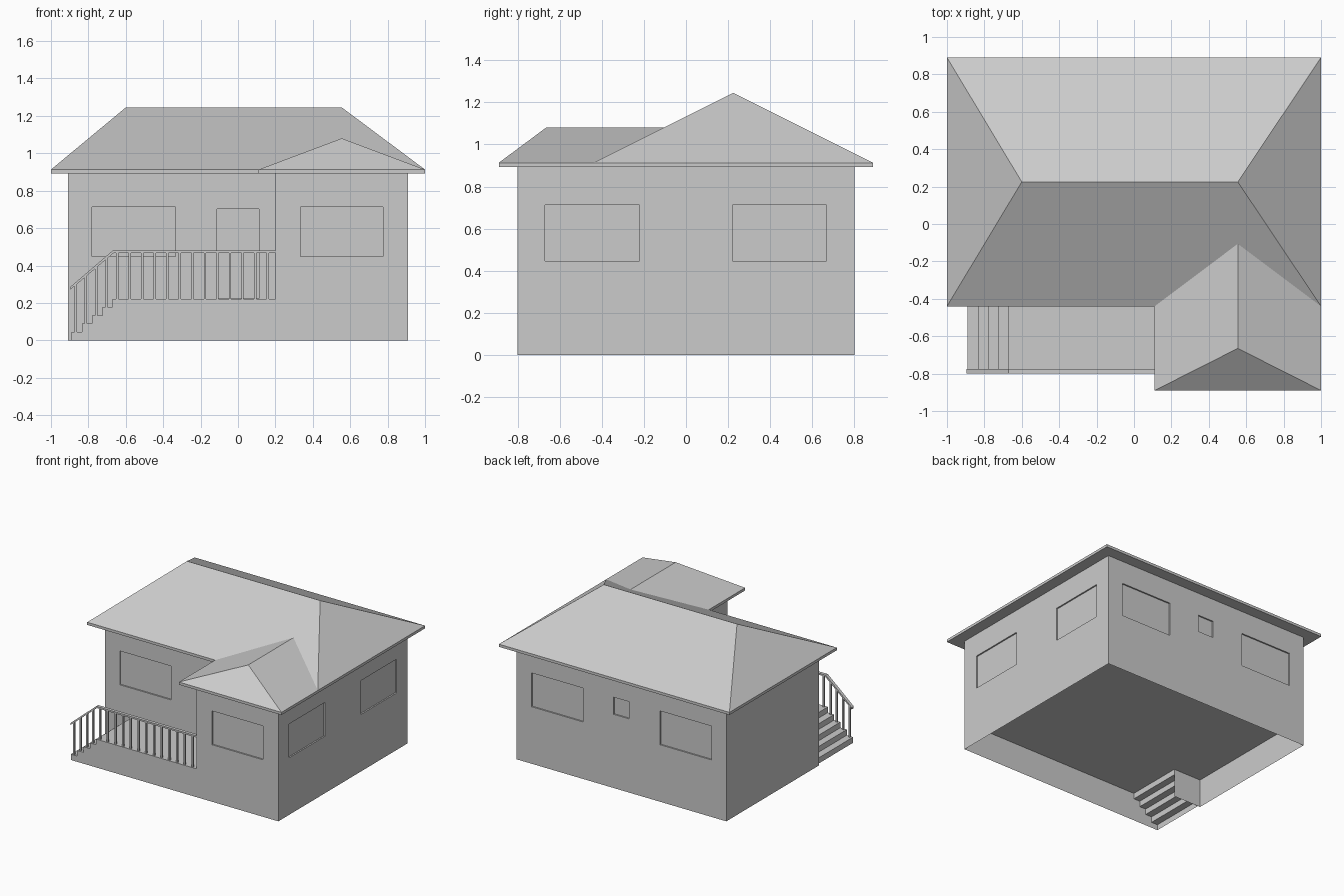
import bpy, bmesh
from mathutils import Vector

if "Cube" in bpy.data.objects:
    bpy.data.objects.remove(bpy.data.objects["Cube"])

FLOOR, EAVE, EAVE_TOP = 0.222, 0.892, 0.913


def finish(bm, name):
    bmesh.ops.recalc_face_normals(bm, faces=bm.faces)
    me = bpy.data.meshes.new(name)
    bm.to_mesh(me)
    bm.free()
    ob = bpy.data.objects.new(name, me)
    bpy.context.collection.objects.link(ob)
    return ob


def prism(name, pts, move):
    """Polygon extruded along a vector into a closed solid."""
    bm = bmesh.new()
    face = bm.faces.new([bm.verts.new(p) for p in pts])
    ext = bmesh.ops.extrude_face_region(bm, geom=[face], use_keep_orig=True)
    verts = [g for g in ext["geom"] if isinstance(g, bmesh.types.BMVert)]
    bmesh.ops.translate(bm, vec=Vector(move), verts=verts)
    return finish(bm, name)


def sheet(name, pts, move):
    """Open polyline swept along a vector into a thin surface."""
    bm = bmesh.new()
    a = [bm.verts.new(p) for p in pts]
    b = [bm.verts.new(Vector(p) + Vector(move)) for p in pts]
    for i in range(len(a) - 1):
        bm.faces.new((a[i], a[i + 1], b[i + 1], b[i]))
    return finish(bm, name)


def add_box(bm, lo, hi):
    lo, hi = Vector(lo), Vector(hi)
    new = bmesh.ops.create_cube(bm, size=1)["verts"]
    for v in new:
        v.co = Vector((v.co[i] * (hi[i] - lo[i]) + (lo[i] + hi[i]) / 2 for i in range(3)))


def hip_roof(name, x0, x1, y0, y1, ridge, open_back=False):
    bm = bmesh.new()
    for z in (EAVE, EAVE_TOP):
        for x in (x0, x1):
            for y in (y0, y1):
                bm.verts.new((x, y, z))
    for p in ridge:
        bm.verts.new(p)
    bmesh.ops.convex_hull(bm, input=bm.verts)
    bmesh.ops.dissolve_limit(bm, angle_limit=0.01, verts=bm.verts, edges=bm.edges)
    bm.normal_update()
    if open_back:  # this side is buried in the main roof
        back = [f for f in bm.faces if f.normal.y > 0.3]
        bmesh.ops.delete(bm, geom=back, context="FACES")
    return finish(bm, name)


# L-shaped house body above the floor
plan = [(0.2, -0.8), (0.91, -0.8), (0.91, 0.8), (-0.91, 0.8), (-0.91, -0.35), (0.2, -0.35)]
walls = prism("walls", [(x, y, FLOOR) for x, y in plan], (0, 0, EAVE - FLOOR))

# Recessed windows and door
D = 0.011
cut = bmesh.new()
WZ = (0.447, 0.712)
along_x = [(0.335, 0.775, *WZ, -0.8), (-0.78, -0.335, *WZ, -0.35),
           (-0.113, 0.113, FLOOR + 0.002, 0.702, -0.35), (0.335, 0.78, *WZ, 0.8),
           (-0.78, -0.335, *WZ, 0.8), (-0.067, 0.067, 0.578, 0.712, 0.8)]
for x0, x1, z0, z1, y in along_x:
    add_box(cut, (x0, y - D, z0), (x1, y + D, z1))
for y0, y1 in ((-0.67, -0.222), (0.222, 0.667)):
    add_box(cut, (0.91 - D, y0, WZ[0]), (0.91 + D, y1, WZ[1]))
cutter = finish(cut, "opening_cutter")
cutter.hide_render = True
mod = walls.modifiers.new("openings", "BOOLEAN")
mod.operation = "DIFFERENCE"
mod.solver = "EXACT"
mod.object = cutter
bpy.context.view_layer.objects.active = walls
bpy.ops.object.modifier_apply(modifier=mod.name)
bpy.data.objects.remove(cutter)

# Foundation skirt, open underneath
sheet("foundation_skirt", [(x, y, 0) for x, y in plan[:5]] + [(-0.67, -0.35, 0)], (0, 0, FLOOR))

# Porch deck and steps, with closed front
RISE, RUN = FLOOR / 5, 0.055
profile = [(0.2, FLOOR), (-0.67, FLOOR)]
for i in range(1, 5):
    z = FLOOR - i * RISE
    profile += [(-0.67 - (i - 1) * RUN, z), (-0.67 - i * RUN, z)]
profile.append((-0.89, 0))
sheet("porch_and_steps", [(x, -0.8, z) for x, z in profile], (0, 0.45, 0))
bm = bmesh.new()
bm.faces.new([bm.verts.new((x, -0.8, z)) for x, z in profile + [(0.2, 0)]])
finish(bm, "porch_front")

# Handrail
rail = [(-0.895, 0.287), (-0.67, 0.48), (0.2, 0.48), (0.2, 0.467), (-0.665, 0.467), (-0.895, 0.272)]
prism("handrail", [(x, -0.8, z) for x, z in rail], (0, 0.025, 0))

# Balusters on the deck and on each step
bm = bmesh.new()
W = 0.0065
posts = [(0.158 - 0.0669 * i, FLOOR, 0.47) for i in range(13)]
for i in range(4):
    x = -0.868 + i * RUN
    posts.append((x, (i + 1) * RISE, 0.276 + (x + 0.895) * 0.85))
for x, z0, z1 in posts:
    add_box(bm, (x - W, -0.794, z0), (x + W, -0.781, z1))
finish(bm, "balusters")

# Roofs
hip_roof("main_roof", -1, 1, -0.44, 0.89, [(-0.6, 0.225, 1.245), (0.555, 0.225, 1.245)])
hip_roof("wing_roof", 0.11, 1, -0.89, -0.44, [(0.555, -0.665, 1.08), (0.555, -0.106, 1.08)], True)
